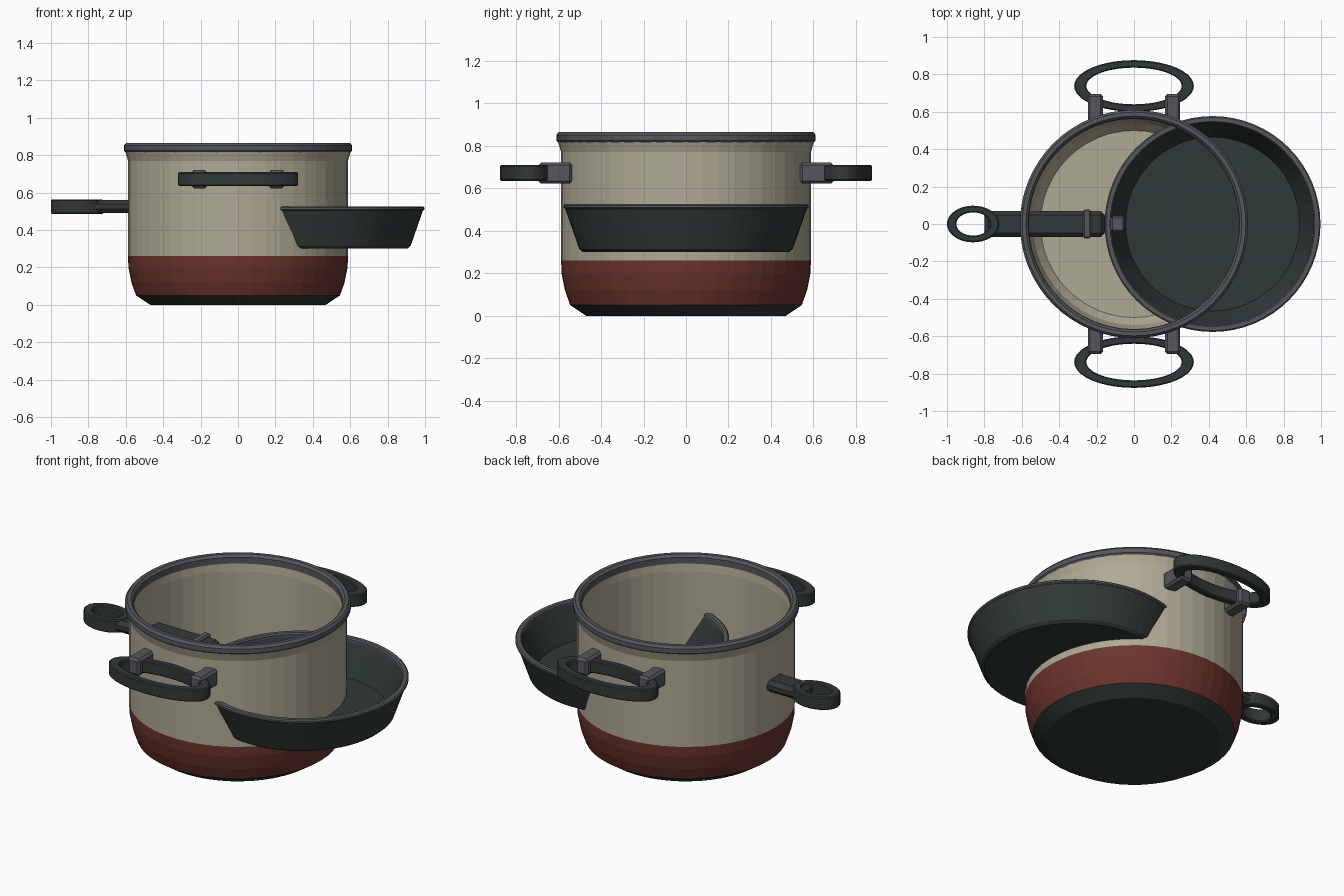
import bpy, bmesh, math

if "Cube" in bpy.data.objects:
    bpy.data.objects.remove(bpy.data.objects["Cube"])


def material(name, r, g, b):
    m = bpy.data.materials.new(name)
    m.diffuse_color = (r, g, b, 1)
    m.use_nodes = True
    m.node_tree.nodes["Principled BSDF"].inputs["Base Color"].default_value = m.diffuse_color
    return m


CREAM = material("cream enamel", 0.43, 0.40, 0.30)
RED = material("dark red enamel", 0.15, 0.034, 0.025)
DARK = material("dark green grey", 0.030, 0.041, 0.040)
STEEL = material("grey metal", 0.089, 0.095, 0.105)


def finish(name, bm, mats, loc=(0, 0, 0)):
    bmesh.ops.recalc_face_normals(bm, faces=bm.faces)
    me = bpy.data.meshes.new(name)
    bm.to_mesh(me)
    bm.free()
    for m in mats:
        me.materials.append(m)
    ob = bpy.data.objects.new(name, me)
    ob.location = loc
    bpy.context.collection.objects.link(ob)
    return ob


def lathe(name, profile, mats, loc=(0, 0, 0), seg=48, closed=False, sy=1.0, rule=None):
    """Spin (radius, z) points; open profiles are capped at both ends."""
    bm = bmesh.new()
    rings = []
    for r, z in profile:
        rings.append([bm.verts.new((r * math.cos(2 * math.pi * i / seg),
                                    r * math.sin(2 * math.pi * i / seg) * sy, z))
                      for i in range(seg)])
    n = len(rings)
    for k in range(n if closed else n - 1):
        a, b = rings[k], rings[(k + 1) % n]
        for i in range(seg):
            j = (i + 1) % seg
            f = bm.faces.new((a[i], a[j], b[j], b[i]))
            if rule:
                f.material_index = rule(k)
    if not closed:
        for k, ring in ((0, rings[0]), (n - 1, rings[-1])):
            f = bm.faces.new(ring)
            if rule:
                f.material_index = rule(k)
    return finish(name, bm, mats, loc)


def oval_ring(name, loc, outer, inner, h, bevel=0.006):
    """Flat oval loop with its own inner and outer half-axes."""
    seg = 40
    bm = bmesh.new()
    levels = [(outer, -h + bevel, 0), (outer, h - bevel, 0), (outer, h, -bevel),
              (inner, h, bevel), (inner, h - bevel, 0), (inner, -h + bevel, 0),
              (inner, -h, bevel), (outer, -h, -bevel)]
    rings = [[bm.verts.new(((ax[0] + d) * math.cos(2 * math.pi * i / seg),
                            (ax[1] + d) * math.sin(2 * math.pi * i / seg), z))
              for i in range(seg)] for ax, z, d in levels]
    for k in range(8):
        a, b = rings[k], rings[(k + 1) % 8]
        for i in range(seg):
            j = (i + 1) % seg
            bm.faces.new((a[i], a[j], b[j], b[i]))
    return finish(name, bm, [DARK], loc)


def block(name, lo, hi, mat, bevel):
    """Chamfered box between two corners."""
    bm = bmesh.new()
    bmesh.ops.create_cube(bm, size=1)
    for v in bm.verts:
        v.co = [(lo[i] + hi[i]) / 2 + v.co[i] * (hi[i] - lo[i]) for i in range(3)]
    bmesh.ops.bevel(bm, geom=bm.edges[:], offset=bevel, segments=1, affect='EDGES')
    return finish(name, bm, [mat])


# Pot: dark base, red lower wall, cream upper wall and interior
pot = [(0.47, 0.0), (0.545, 0.05), (0.57, 0.12), (0.586, 0.20), (0.588, 0.26),
       (0.588, 0.77), (0.603, 0.82), (0.567, 0.82), (0.562, 0.77),
       (0.562, 0.20), (0.54, 0.12), (0.50, 0.07)]
lathe("pot_body", pot, [DARK, RED, CREAM],
      rule=lambda k: 0 if k < 1 else 1 if k < 4 else 2)

# Metal rim of the pot
lathe("pot_rim", [(0.60, 0.815), (0.61, 0.825), (0.61, 0.852), (0.598, 0.866),
                  (0.577, 0.866), (0.564, 0.852), (0.564, 0.815)],
      [STEEL], closed=True, seg=64)

# Two side handles, each an oval loop held by two brackets
for side, label in ((-1, "front"), (1, "back")):
    oval_ring(label + "_handle", (0, side * 0.738, 0.672), (0.32, 0.138), (0.255, 0.098), 0.037)
    for sx, lr in ((-1, "left"), (1, "right")):
        xs = sorted((sx * 0.165, sx * 0.247))
        ys = sorted((side * 0.535, side * 0.695))
        block(f"{label}_{lr}_bracket", (xs[0], ys[0], 0.622), (xs[1], ys[1], 0.722), STEEL, 0.013)

# Frying pan passing through the pot wall
PX = 0.42
lathe("pan_body", [(0.485, 0.30), (0.503, 0.315), (0.57, 0.507), (0.543, 0.507), (0.465, 0.325)],
      [DARK], loc=(PX, 0, 0), seg=64)
lathe("pan_rim", [(0.568, 0.503), (0.577, 0.509), (0.577, 0.519), (0.57, 0.525),
                  (0.548, 0.525), (0.541, 0.517), (0.541, 0.503)],
      [STEEL], loc=(PX, 0, 0), closed=True, seg=64)

# Pan handle: grip, collar, inner mount and hanging loop
block("pan_grip", (-0.80, -0.07, 0.49), (-0.155, 0.07, 0.56), DARK, 0.022)
block("pan_collar", (-0.273, -0.077, 0.483), (-0.23, 0.077, 0.572), STEEL, 0.008)
block("pan_mount", (-0.125, -0.042, 0.455), (-0.05, 0.042, 0.535), STEEL, 0.01)
oval_ring("hanging_loop", (-0.86, 0, 0.525), (0.14, 0.098), (0.09, 0.062), 0.039)
